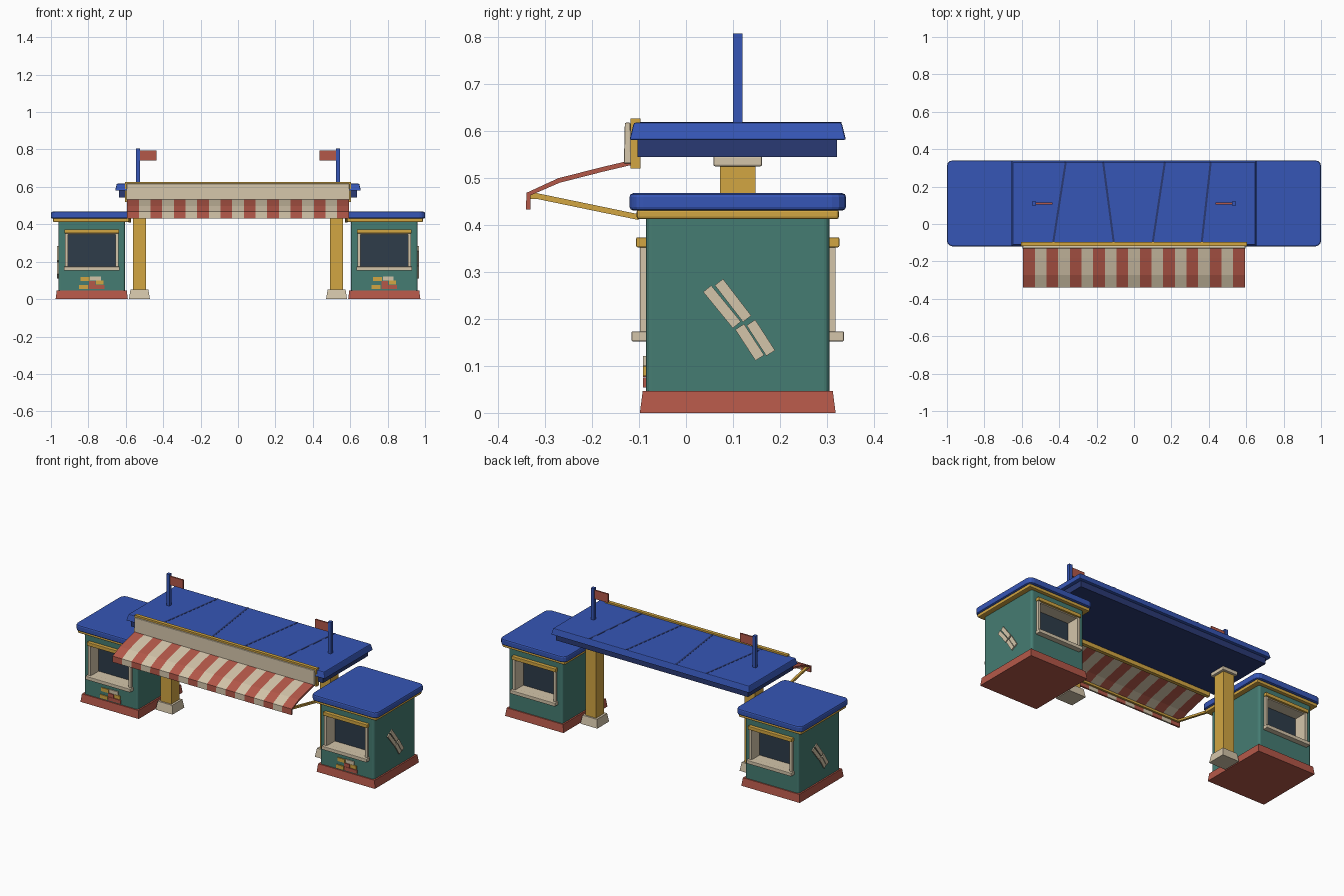
import bpy, bmesh, math
from mathutils import Vector, Matrix

if "Cube" in bpy.data.objects:
    bpy.data.objects.remove(bpy.data.objects["Cube"])


def material(name, r, g, b):
    lin = [((c / 255 + 0.055) / 1.055) ** 2.4 for c in (r, g, b)]
    m = bpy.data.materials.new(name)
    m.diffuse_color = (*lin, 1)
    m.use_nodes = True
    m.node_tree.nodes["Principled BSDF"].inputs["Base Color"].default_value = m.diffuse_color
    return m


TEAL = material("teal", 69, 124, 114)
RED = material("brick red", 180, 88, 73)
YELLOW = material("mustard", 210, 166, 66)
BEIGE = material("beige", 212, 197, 170)
BLUE = material("roof blue", 54, 86, 182)
NAVY = material("navy", 42, 58, 116)
GLASS = material("dark slate", 46, 60, 74)


def add(name, bm, mats):
    bmesh.ops.recalc_face_normals(bm, faces=bm.faces)
    me = bpy.data.meshes.new(name)
    bm.to_mesh(me)
    bm.free()
    ob = bpy.data.objects.new(name, me)
    bpy.context.collection.objects.link(ob)
    for m in mats:
        me.materials.append(m)
    return ob


def box(name, x, y, z, mat, taper=0.0, bevel=0.0, corner=0.0):
    """Box from ranges; taper shrinks the top, corner rounds upright edges."""
    bm = bmesh.new()
    bmesh.ops.create_cube(bm, size=1)
    lo = [min(r) for r in (x, y, z)]
    hi = [max(r) for r in (x, y, z)]
    for v in bm.verts:
        top = v.co.z > 0
        for i in range(3):
            up = v.co[i] > 0
            v.co[i] = hi[i] if up else lo[i]
            if top and i < 2:
                v.co[i] += -taper if up else taper
    if corner:
        edges = [e for e in bm.edges if abs(e.verts[0].co.z - e.verts[1].co.z) > 1e-4]
        bmesh.ops.bevel(bm, geom=edges, offset=corner, segments=3, profile=0.5, affect='EDGES')
    ob = add(name, bm, [mat])
    if bevel:
        b = ob.modifiers.new("bevel", 'BEVEL')
        b.width, b.segments, b.limit_method = bevel, 2, 'ANGLE'
    return ob


def bar(name, p, q, width, height, up, mat):
    """Rectangular bar between two points; height is along up."""
    p, q, up = Vector(p), Vector(q), Vector(up)
    d = (q - p).normalized()
    side = d.cross(up).normalized()
    up = side.cross(d)
    bm = bmesh.new()
    bmesh.ops.create_cube(bm, size=1)
    rot = Matrix((d * (q - p).length, side * width, up * height)).transposed()
    for v in bm.verts:
        v.co = rot @ v.co + (p + q) / 2
    return add(name, bm, [mat])


YC = 0.11  # middle of booths and posts in depth


def booth(s, label):
    cx = 0.782 * s

    def xr(h):
        return (cx - h, cx + h)

    def yr(h):
        return (YC - h, YC + h)

    box(label + "_booth_base", xr(0.193), yr(0.208), (0, 0.047), RED, taper=0.006)
    body = box(label + "_booth_body", xr(0.178), yr(0.195), (0.047, 0.412), TEAL, corner=0.012)
    box(label + "_booth_trim", xr(0.207), yr(0.215), (0.412, 0.432), YELLOW, bevel=0.005)
    box(label + "_booth_roof", xr(0.218), yr(0.23), (0.43, 0.467), BLUE, corner=0.03, bevel=0.008)

    # recessed windows, front and back
    for f, side in ((-1, "front"), (1, "back")):
        n = f"{label}_{side}_"

        def dr(a, b):
            return (YC + f * a, YC + f * b)

        cutter = box(n + "window_cutter", xr(0.132), dr(0.125, 0.25), (0.165, 0.352), BEIGE)
        cutter.hide_render = True
        cutter.hide_set(True)
        m = body.modifiers.new("window", 'BOOLEAN')
        m.object, m.operation, m.solver = cutter, 'DIFFERENCE', 'EXACT'
        box(n + "pane", xr(0.131), dr(0.126, 0.131), (0.166, 0.351), GLASS)
        box(n + "counter", xr(0.131), dr(0.131, 0.2), (0.164, 0.172), BEIGE)
        box(n + "window_top", xr(0.142), dr(0.131, 0.203), (0.346, 0.354), BEIGE)
        for e in (-1, 1):
            box(n + "reveal", (cx + e * 0.126, cx + e * 0.132), dr(0.131, 0.2), (0.166, 0.352), BEIGE)
            box(n + "window_post", (cx + e * 0.126, cx + e * 0.143), dr(0.19, 0.208),
                (0.17, 0.353), BEIGE)
        box(n + "sill", xr(0.149), dr(0.19, 0.226), (0.152, 0.173), BEIGE, bevel=0.003)
        box(n + "header", xr(0.146), dr(0.19, 0.216), (0.352, 0.373), YELLOW, bevel=0.003)

    # loose brick plates under the front window
    bricks = [(-0.06, -0.012, 0.097, YELLOW), (-0.008, 0.05, 0.1, BEIGE),
              (-0.015, 0.02, 0.076, RED), (0.024, 0.064, 0.078, YELLOW),
              (-0.068, -0.02, 0.054, YELLOW), (-0.016, 0.068, 0.054, RED)]
    for a, b, z, mat in bricks:
        box(label + "_brick_plate", (cx + a, cx + b), (YC - 0.201, YC - 0.194), (z, z + 0.021), mat)

    # slanted slats on the outer side
    x = s * 0.962
    for y0, z0, y1, z1 in ((-0.065, 0.264, -0.002, 0.187), (-0.04, 0.278, 0.02, 0.2),
                           (0.004, 0.183, 0.047, 0.117), (0.028, 0.192, 0.07, 0.127)):
        bar(label + "_side_slat", (x, YC + s * y0, z0), (x, YC + s * y1, z1),
            0.022, 0.009, (1, 0, 0), BEIGE)


for s, label in ((-1, "left"), (1, "right")):
    booth(s, label)
    # roof posts
    px = 0.527 * s
    box(label + "_post_base", (px - 0.056, px + 0.056), (YC - 0.056, YC + 0.056), (0, 0.05), BEIGE, taper=0.008)
    box(label + "_post", (px - 0.035, px + 0.035), (YC - 0.038, YC + 0.038), (0.05, 0.525), YELLOW)
    box(label + "_post_cap", (px - 0.05, px + 0.05), (YC - 0.052, YC + 0.052), (0.524, 0.547), BEIGE, bevel=0.004)
    # flag poles, and flags pointing inward
    fx = 0.535 * s
    box(label + "_flag_pole", (fx - 0.01, fx + 0.01), (0.1, 0.12), (0.6, 0.806), BLUE)
    box(label + "_flag", (fx - s * 0.008, fx - s * 0.098), (0.105, 0.114), (0.742, 0.794), RED)
    # awning strut
    bar(label + "_awning_strut", (0.578 * s, -0.327, 0.463), (0.578 * s, -0.1, 0.416),
        0.014, 0.012, (0, 0, 1), YELLOW)

# main roof
box("canopy_underside", (-0.635, 0.635), (-0.103, 0.321), (0.544, 0.582), NAVY)
box("canopy_roof", (-0.657, 0.657), (-0.12, 0.34), (0.58, 0.617), BLUE, taper=0.009, bevel=0.004)
for xb, xf in ((-0.365, -0.432), (-0.165, -0.108), (0.165, 0.1), (0.41, 0.362)):
    bar("roof_seam", (xb, 0.33, 0.6165), (xf, -0.1, 0.6165), 0.011, 0.003, (0, 0, 1), NAVY)

# blank sign board over the awning
box("sign_backing", (-0.603, 0.603), (-0.118, -0.097), (0.52, 0.626), YELLOW)
box("sign_board", (-0.597, 0.597), (-0.132, -0.116), (0.53, 0.617), BEIGE, taper=0.002, bevel=0.003)
box("awning_rod", (-0.585, 0.585), (-0.331, -0.319), (0.455, 0.468), YELLOW)

# striped awning: one column of faces per stripe
profile = [(-0.112, 0.533), (-0.18, 0.517), (-0.27, 0.494), (-0.335, 0.465), (-0.335, 0.432)]
N = 19
bm = bmesh.new()
cols = [[bm.verts.new((-0.593 + 1.186 * i / N, y, z)) for y, z in profile] for i in range(N + 1)]
for i in range(N):
    for j in range(len(profile) - 1):
        f = bm.faces.new((cols[i][j], cols[i + 1][j], cols[i + 1][j + 1], cols[i][j + 1]))
        f.material_index = i % 2
awning = add("striped_awning", bm, [RED, BEIGE])
sol = awning.modifiers.new("thickness", 'SOLIDIFY')
sol.thickness, sol.offset = 0.01, 0
